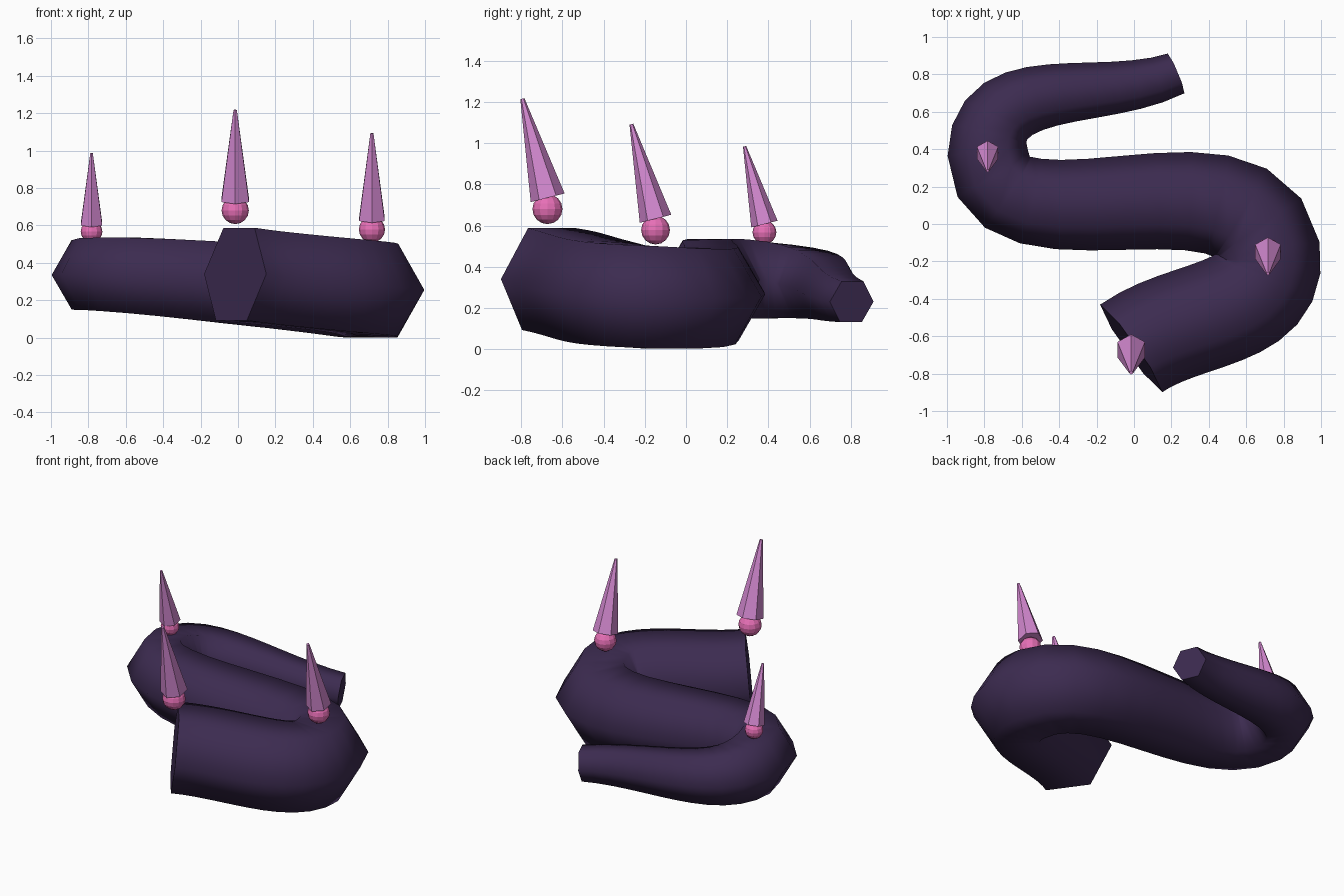
import bpy, bmesh, math
from mathutils import Vector
from mathutils.geometry import interpolate_bezier

if "Cube" in bpy.data.objects:
    bpy.data.objects.remove(bpy.data.objects["Cube"])


def material(name, rgb):
    m = bpy.data.materials.new(name)
    m.diffuse_color = (*rgb, 1)
    m.use_nodes = True
    m.node_tree.nodes["Principled BSDF"].inputs["Base Color"].default_value = m.diffuse_color
    return m


BODY = material("dark_purple", (0.045, 0.024, 0.08))
SPIKE = material("violet", (0.66, 0.25, 0.64))
BULB = material("pink", (0.80, 0.16, 0.47))


def finish(bm, name, mat):
    bmesh.ops.recalc_face_normals(bm, faces=bm.faces[:])
    me = bpy.data.meshes.new(name)
    bm.to_mesh(me)
    bm.free()
    me.materials.append(mat)
    ob = bpy.data.objects.new(name, me)
    bpy.context.collection.objects.link(ob)
    return ob


# Body path: four points, with a tube radius at each
PTS = [Vector(p) for p in ((-0.015, -0.665, 0.34), (0.71, -0.15, 0.25),
                           (-0.782, 0.38, 0.335), (0.225, 0.805, 0.23))]
RADII = [0.287, 0.287, 0.215, 0.115]
STEPS = 12
SIDES = 6


def auto_handles(i):
    """Smooth automatic handles for a path point."""
    p = PTS[i]
    a = p - PTS[i - 1] if i > 0 else PTS[1] - p
    b = PTS[i + 1] - p if i < len(PTS) - 1 else a
    t = a.normalized() + b.normalized()
    k = t.length * 2.5614
    return p - t * a.length / k, p + t * b.length / k


path = []
for i in range(len(PTS) - 1):
    seg = interpolate_bezier(PTS[i], auto_handles(i)[1],
                             auto_handles(i + 1)[0], PTS[i + 1], STEPS + 1)
    for j, p in enumerate(seg):
        if i and j == 0:
            continue
        path.append((p, RADII[i] + (RADII[i + 1] - RADII[i]) * j / STEPS))

# Body: hexagonal rings swept along the path
bm = bmesh.new()
rings = []
for i, (p, r) in enumerate(path):
    before, after = path[max(i - 1, 0)][0], path[min(i + 1, len(path) - 1)][0]
    if 0 < i < len(path) - 1:
        t = (p - before).normalized() + (after - p).normalized()
    else:
        t = after - before
        if i == 0:
            t = PTS[1] - PTS[0]
        else:
            t = PTS[-1] - PTS[-2]
    t.normalize()
    side = Vector((0, 0, 1)).cross(t).normalized()
    up = t.cross(side)
    rings.append([bm.verts.new(p + r * (side * math.cos(a) + up * math.sin(a)))
                  for a in (math.tau * k / SIDES for k in range(SIDES))])
for r0, r1 in zip(rings, rings[1:]):
    for k in range(SIDES):
        n = (k + 1) % SIDES
        bm.faces.new((r0[k], r0[n], r1[n], r1[k])).smooth = True
for cap in (rings[0][::-1], rings[-1]):
    f = bm.faces.new(cap)
    for e in f.edges:
        e.smooth = False
finish(bm, "coiled_body", BODY)

# Spikes: bulb centre, bulb radius, spike base centre, base radius, length
TILT = 0.25
SPIKES = [
    ((-0.015, -0.673, 0.680), 0.073, (-0.015, -0.672, 0.735), 0.085, 0.497),
    ((0.716, -0.148, 0.578), 0.070, (0.716, -0.148, 0.633), 0.079, 0.474),
    ((-0.783, 0.381, 0.567), 0.058, (-0.783, 0.381, 0.607), 0.066, 0.390),
]
for n, (bulb, br, base, sr, length) in enumerate(SPIKES, 1):
    bm = bmesh.new()
    bmesh.ops.create_uvsphere(bm, u_segments=12, v_segments=8, radius=br)
    finish(bm, f"spike_bulb_{n}", BULB).location = bulb

    bm = bmesh.new()
    bmesh.ops.create_cone(bm, cap_ends=True, segments=6, radius1=sr,
                          radius2=sr * 0.12, depth=length)
    bmesh.ops.translate(bm, verts=bm.verts[:], vec=(0, 0, length / 2))
    # put corners on the front and back
    if max(v.co.y for v in bm.verts) < sr * 0.95:
        for v in bm.verts:
            v.co.x, v.co.y = -v.co.y, v.co.x
    ob = finish(bm, f"spike_{n}", SPIKE)
    ob.location = base
    ob.rotation_euler = (TILT, 0, 0)
